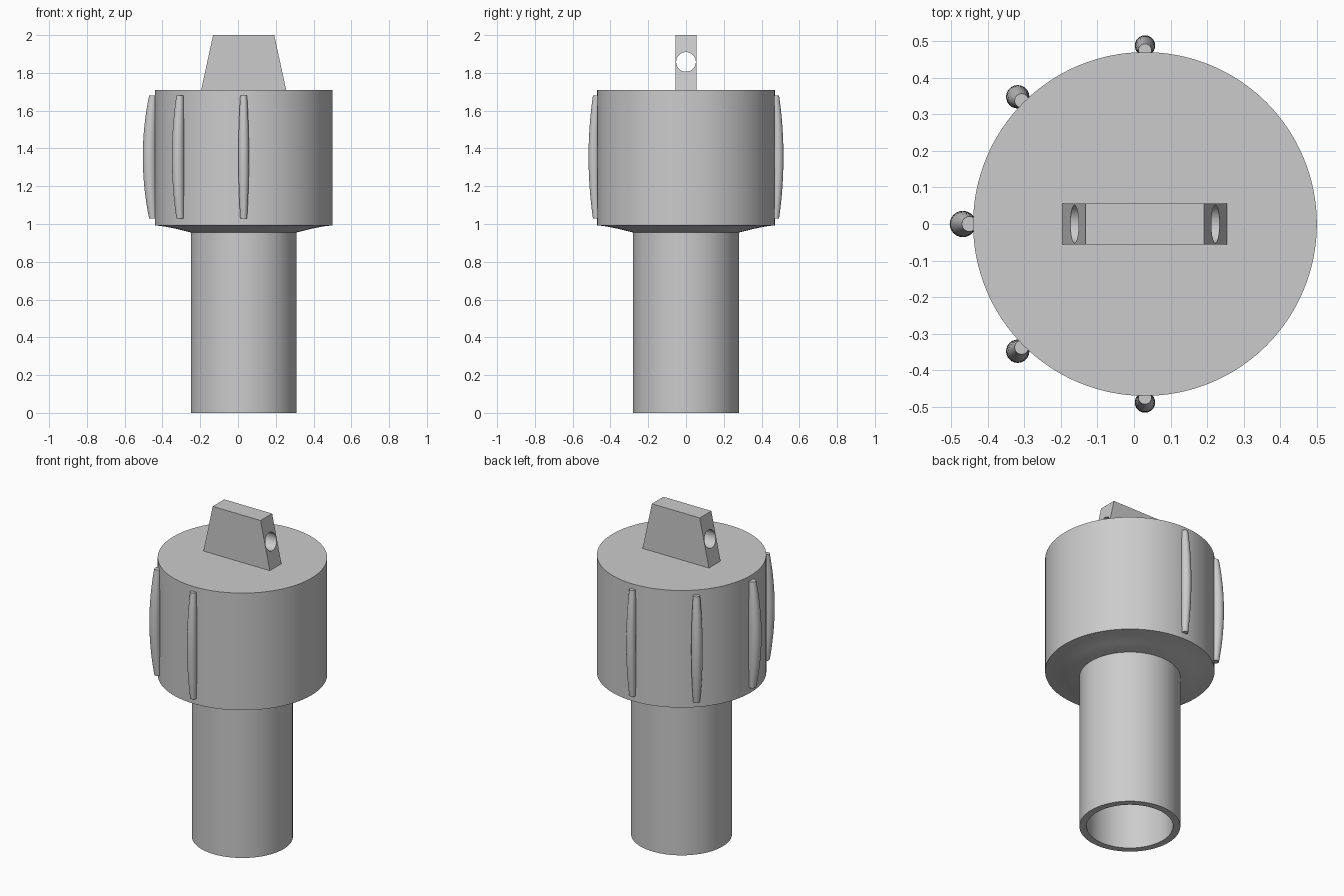
import bpy, bmesh, math
from mathutils import Vector

if "Cube" in bpy.data.objects:
    bpy.data.objects.remove(bpy.data.objects["Cube"], do_unlink=True)

AXIS_X = 0.03  # the body axis sits slightly off centre because of the ribs

grey = bpy.data.materials.new("plain grey")
grey.use_nodes = True
grey.diffuse_color = (0.6, 0.6, 0.6, 1)
grey.node_tree.nodes["Principled BSDF"].inputs["Base Color"].default_value = (0.6, 0.6, 0.6, 1)


def finish(name, bm, location=(AXIS_X, 0, 0)):
    bmesh.ops.remove_doubles(bm, verts=bm.verts, dist=1e-5)
    bmesh.ops.recalc_face_normals(bm, faces=bm.faces)
    mesh = bpy.data.meshes.new(name)
    bm.to_mesh(mesh)
    bm.free()
    mesh.materials.append(grey)
    obj = bpy.data.objects.new(name, mesh)
    obj.location = location
    bpy.context.collection.objects.link(obj)
    return obj


def smooth(obj):
    bpy.ops.object.select_all(action="DESELECT")
    obj.select_set(True)
    bpy.context.view_layer.objects.active = obj
    bpy.ops.object.shade_smooth_by_angle(angle=math.radians(30))


def lathe(name, profile, steps):
    """Spin a (radius, height) profile around z."""
    bm = bmesh.new()
    verts = [bm.verts.new((r, 0, z)) for r, z in profile]
    edges = [bm.edges.new(pair) for pair in zip(verts, verts[1:])]
    bmesh.ops.spin(bm, geom=verts + edges, cent=(0, 0, 0), axis=(0, 0, 1),
                   angle=math.tau, steps=steps, use_merge=True)
    return finish(name, bm)


# Hollow handle, open at the bottom
smooth(lathe("handle_tube", [(0, 0.955), (0.24, 0.955), (0.24, 0), (0.28, 0), (0.28, 0.96)], 96))

# Wide head with a shallow, flaring underside
smooth(lathe("head", [(0, 1.71), (0.47, 1.71), (0.47, 0.993), (0.42, 0.987),
                      (0.36, 0.975), (0.28, 0.955), (0.24, 0.955)], 128))

# Bulging grip ribs around one half of the head
LOW, HIGH, RINGS = 1.03, 1.68, 16
for name, degrees, mid_radius, mid_reach in [
        ("grip_rib_back", 90, 0.028, 0.488),
        ("grip_rib_back_right", 135, 0.032, 0.492),
        ("grip_rib_right", 180, 0.036, 0.498),
        ("grip_rib_front_right", 225, 0.032, 0.492),
        ("grip_rib_front", 270, 0.028, 0.488)]:
    end_radius, end_reach = mid_radius * 0.35 + 0.008, mid_reach * 0.5 + 0.231
    profile = [(0, LOW)]
    for i in range(RINGS + 1):
        t = i / RINGS
        bulge = 1 - (2 * t - 1) ** 2
        profile.append((end_radius + (mid_radius - end_radius) * bulge, LOW + (HIGH - LOW) * t))
    profile.append((0, HIGH))
    rib = lathe(name, profile, 24)
    # Bow the rib outward at mid height and move it to its place on the head
    outward = Vector((math.cos(math.radians(degrees)), math.sin(math.radians(degrees)), 0))
    for v in rib.data.vertices:
        t = (v.co.z - LOW) / (HIGH - LOW)
        v.co += outward * (end_reach + (mid_reach - end_reach) * (1 - (2 * t - 1) ** 2))
    smooth(rib)

# Tapered hanging tab on top
bm = bmesh.new()
outline = [(-0.227, 1.70), (0.227, 1.70), (0.162, 2.0), (-0.162, 2.0)]
face = bm.faces.new([bm.verts.new((x, -0.056, z)) for x, z in outline])
extruded = bmesh.ops.extrude_face_region(bm, geom=[face])["geom"]
bmesh.ops.translate(bm, vec=(0, 0.112, 0),
                    verts=[g for g in extruded if isinstance(g, bmesh.types.BMVert)])
tab = finish("hanging_tab", bm)

# Cord hole running sideways through the tab
bpy.ops.mesh.primitive_cylinder_add(vertices=48, radius=0.052, depth=1,
                                    location=(AXIS_X, 0, 1.858), rotation=(0, math.pi / 2, 0))
cutter = bpy.context.object
cutter.name = "hole_cutter"
cutter.hide_render = True
cutter.data.materials.append(grey)
cut = tab.modifiers.new("cord_hole", "BOOLEAN")
cut.operation = "DIFFERENCE"
cut.solver = "EXACT"
cut.object = cutter
bpy.context.view_layer.objects.active = tab
bpy.ops.object.modifier_apply(modifier=cut.name)
bpy.data.objects.remove(cutter, do_unlink=True)
smooth(tab)
